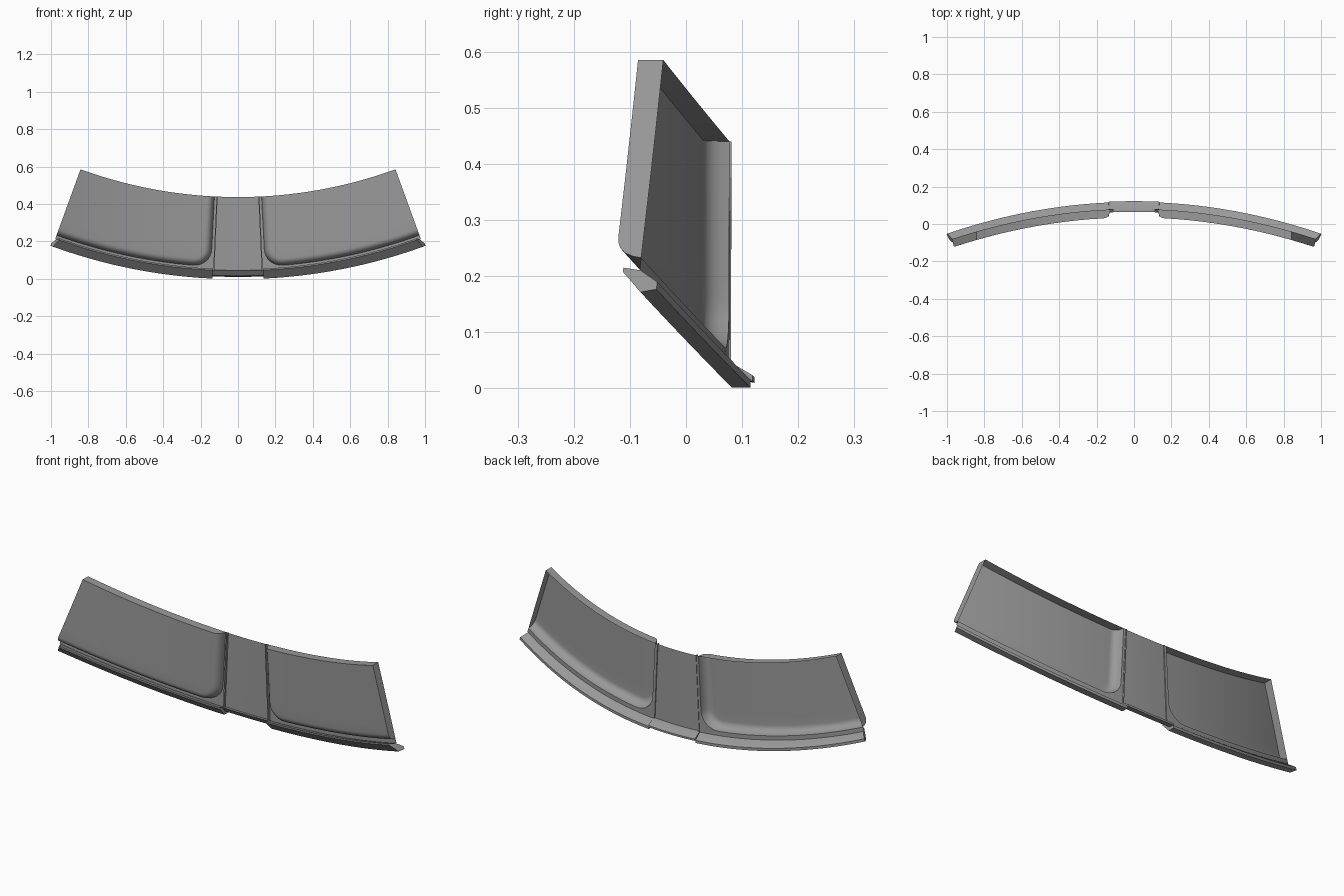
import bpy
import bmesh
from math import sin, cos, pi, radians

if "Cube" in bpy.data.objects:
    bpy.data.objects.remove(bpy.data.objects["Cube"])

FAN = 2.9       # height of the fan centre
MID = 2.6       # radius at which s is a true arc length
TOP = 0.437     # top edge height along the fan
BACK = 0.08     # depth of the rear rim
END = 0.907     # outer end of each tray

grey = bpy.data.materials.new("mid_grey")
grey.use_nodes = True
grey.diffuse_color = (0.32, 0.32, 0.32, 1)
grey.node_tree.nodes["Principled BSDF"].inputs["Base Color"].default_value = (0.32, 0.32, 0.32, 1)


def place(s, h, o, side=1):
    """Arc length s, fan height h and depth o to a point on the bowed fan."""
    r = FAN - h
    x = r * sin(s / MID)
    return (side * x, o - 0.17 * x * x, FAN - r * cos(s / MID))


def grid(bm, rows):
    """Join equal rows of points with quads."""
    vs = [[bm.verts.new(p) for p in row] for row in rows]
    for a, b in zip(vs, vs[1:]):
        for i in range(len(a) - 1):
            bm.faces.new((a[i], a[i + 1], b[i + 1], b[i]))
    return vs


def finish(name, bm):
    bmesh.ops.remove_doubles(bm, verts=bm.verts, dist=0.0002)
    bmesh.ops.dissolve_degenerate(bm, edges=bm.edges, dist=0.0001)
    bmesh.ops.recalc_face_normals(bm, faces=bm.faces)
    mesh = bpy.data.meshes.new(name)
    bm.to_mesh(mesh)
    bm.free()
    mesh.materials.append(grey)
    ob = bpy.data.objects.new(name, mesh)
    bpy.context.collection.objects.link(ob)
    bpy.ops.object.select_all(action='DESELECT')
    ob.select_set(True)
    bpy.context.view_layer.objects.active = ob
    bpy.ops.object.shade_smooth_by_angle(angle=radians(32))


def corner_path(h0, s0, radius):
    """Bottom edge, rounded inner corner, then inner side up to the top."""
    nb, nc, ns = 20, 8, 8
    start = s0 + radius
    pts = [(END + (start - END) * i / nb, h0) for i in range(nb)]
    for i in range(nc + 1):
        t = pi / 2 * i / nc
        pts.append((start - radius * sin(t), h0 + radius * (1 - cos(t))))
    low = h0 + radius
    pts += [(s0, low + (TOP - low) * i / ns) for i in range(1, ns + 1)]
    return pts, nb + nc + 1, ns


def tray(name, side):
    """Dished panel, open at the back, with rim, top flange and end wall."""
    bm = bmesh.new()
    fillet = [(0, BACK), (0.003, 0.064), (0.009, 0.051),
              (0.018, 0.041), (0.029, 0.036), (0.038, 0.035)]
    rings = [(corner_path(0.04, 0.12, 0)[0], BACK)]
    for inset, o in fillet:
        path, cols, ns = corner_path(0.062 + inset, 0.133 + inset, 0.09 - inset)
        rings.append((path, o))
    grid(bm, [[place(s, h, o, side) for s, h in path] for path, o in rings])

    # broad front sheet
    front = fillet[-1][1]
    sheet = [[(s, h + (TOP - h) * j / ns) for s, h in path[:cols]]
             for j in range(ns + 1)]
    grid(bm, [[place(s, h, front, side) for s, h in row] for row in sheet])

    # top flange and end wall run from the sheet to the rear rim
    top = [(p[-1][0], TOP, o) for p, o in rings[1:]] + [(s, TOP, front) for s, h in sheet[-1][::-1]]
    end = [(END, p[0][1], o) for p, o in rings[1:]] + [(END, row[0][1], front) for row in sheet]
    for chain in (top, end):
        grid(bm, [[place(s, h, o, side) for s, h, o in chain],
                  [place(s, h, BACK, side) for s, h, o in chain]])
    finish(name, bm)


def sweep(name, profile, s0, s1, n, side=1, closed=True, slant=0):
    """Carry an (o, h) profile along the fan from s0 to s1."""
    bm = bmesh.new()
    loop = profile + profile[:1] if closed else profile
    rows = []
    for i in range(n + 1):
        t = i / n
        rows.append([place(s0 + (s1 - s0 + slant * (o - BACK)) * t, h, o, side)
                     for o, h in loop])
    vs = grid(bm, rows)
    if closed:
        for row in (vs[0], vs[-1]):
            bm.faces.new(row[:-1])
    finish(name, bm)


lip = [(0.043, 0.043), (0.085, -0.002), (0.118, -0.002),
       (0.118, 0.012), (0.08, 0.04), (0.043, 0.051)]
rib = [(0.068, 0.04), (0.083, 0.04), (0.083, TOP), (0.068, TOP)]

for label, side in (("left", 1), ("right", -1)):
    tray(label + "_tray", side)
    sweep(label + "_lower_lip", lip, 0.122, 0.902, 24, side, slant=0.4)
    sweep(label + "_strip_rib", rib, 0.115, 0.121, 1, side)

# centre strip and its shallower lip
sweep("centre_strip", [(0.078, TOP), (0.078, 0.04)], -0.118, 0.118, 6, closed=False)
sweep("centre_lip", [(0.065, 0.045), (0.088, 0.016), (0.122, 0.01),
                     (0.122, 0.02), (0.08, 0.045)], -0.122, 0.122, 6)
